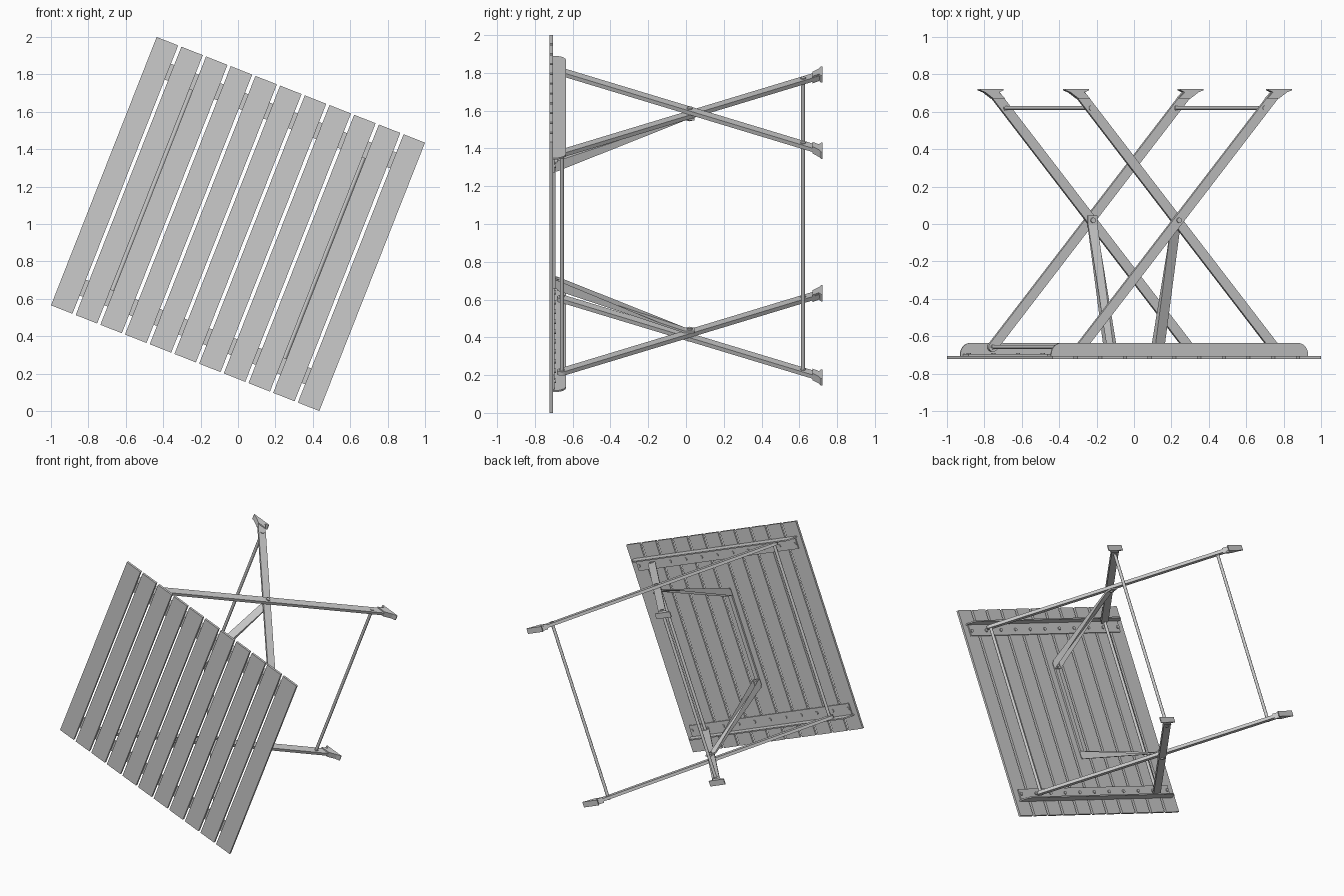
import bpy, bmesh, math
from mathutils import Matrix, Vector

if "Cube" in bpy.data.objects:
    bpy.data.objects.remove(bpy.data.objects["Cube"])

# Local frame: x across the slats, y depth, z along the slats; then tilted in the front plane
TILT = Matrix.Translation((0, 0, 1)) @ Matrix.Rotation(math.radians(21.5), 4, 'Y')
HALF = 0.771
BACK = -0.705      # rear face of the slats


def finish(name, bm, smooth=False):
    bmesh.ops.recalc_face_normals(bm, faces=bm.faces)
    me = bpy.data.meshes.new(name)
    bm.to_mesh(me)
    bm.free()
    ob = bpy.data.objects.new(name, me)
    bpy.context.collection.objects.link(ob)
    ob.matrix_world = TILT
    if smooth:
        bpy.context.view_layer.objects.active = ob
        ob.select_set(True)
        bpy.ops.object.shade_smooth_by_angle(angle=math.radians(40))
        ob.select_set(False)
    return ob


def prism(name, pts, z0, z1, smooth=False, axis='Z'):
    """Extrude a profile: (x, y) along z, or (z, y) along x."""
    bm = bmesh.new()
    place = (lambda a, b, t: (a, b, t)) if axis == 'Z' else (lambda a, b, t: (t, b, a))
    f = bm.faces.new([bm.verts.new(place(a, b, z0)) for a, b in pts])
    ext = bmesh.ops.extrude_face_region(bm, geom=[f])
    shift = Vector(place(0, 0, z1 - z0))
    bmesh.ops.translate(bm, vec=shift, verts=[v for v in ext['geom'] if isinstance(v, bmesh.types.BMVert)])
    return finish(name, bm, smooth)


def box(name, x0, x1, y0, y1, z0, z1):
    return prism(name, [(x0, y0), (x1, y0), (x1, y1), (x0, y1)], z0, z1)


def rod(name, p, q, r, seg=16):
    p, q = Vector(p), Vector(q)
    d = q - p
    m = Matrix.Translation((p + q) / 2) @ d.to_track_quat('Z', 'Y').to_matrix().to_4x4()
    bm = bmesh.new()
    bmesh.ops.create_cone(bm, cap_ends=True, segments=seg, radius1=r, radius2=r, depth=d.length, matrix=m)
    return finish(name, bm, True)


def arc(cx, cy, r, a0, a1, n=8):
    return [(cx + r * math.cos(math.radians(a0 + (a1 - a0) * i / n)),
             cy + r * math.sin(math.radians(a0 + (a1 - a0) * i / n))) for i in range(n + 1)]


# Table top slats
N, GAP = 11, 0.0185
W = (2 * HALF - (N - 1) * GAP) / N
centres = [-HALF + W / 2 + i * (W + GAP) for i in range(N)]
for c in centres:
    box("slat", c - W / 2, c + W / 2, -0.722, BACK, -HALF, HALF)

# Legs: (x direction, middle of thickness along z)
SLOPE, PIVOT = 0.825, 0.02
R = 0.026
HW = R * math.hypot(1, SLOPE)
ang = math.degrees(math.atan2(1, SLOPE))
TABLE_Y, ROD_Y = -0.657, 0.62


def leg_x(y):
    return (y - PIVOT) * SLOPE


def flip(pts, d):
    return [(d * x, y) for x, y in pts]


for s in (-1, 1):
    # Angle-section batten: screwed flange and upright wall with rounded ends
    box("batten_flange", -0.725, 0.725, BACK, BACK + 0.009, s * 0.575, s * 0.66)
    wall = [(-0.738, BACK), (0.738, BACK)] + arc(0.678, -0.696, 0.06, 0, 90) + arc(-0.678, -0.696, 0.06, 90, 180)
    prism("batten_wall", wall, s * 0.657, s * 0.666, True)
    for c in centres:
        rod("batten_screw", (c, BACK, s * 0.612), (c, BACK + 0.016, s * 0.612), 0.012, 12)

    for d, zc in ((1, 0.645), (-1, 0.622)):
        # Leg with rounded pivot end
        pts = [(leg_x(0.714) + HW, 0.714), (leg_x(0.714) - HW, 0.714)]
        pts += arc(leg_x(TABLE_Y), TABLE_Y, R, ang + 90, ang + 270, 10)
        prism("leg", flip(pts, d), s * (zc - 0.011), s * (zc + 0.011), True)
        # Flared foot
        fx = leg_x(0.722)
        foot = [(fx - 0.067, 0.722), (fx + 0.067, 0.722), (fx + 0.067, 0.715), (fx + 0.038, 0.704),
                (leg_x(0.67) + HW, 0.67), (leg_x(0.67) - HW, 0.67), (fx - 0.042, 0.704), (fx - 0.067, 0.715)]
        prism("foot", flip(foot, d), s * (zc - 0.02), s * (zc + 0.02))
        # Bolt heads where the cross rods meet the legs
        for y in (TABLE_Y, ROD_Y):
            x = d * leg_x(y)
            rod("rod_bolt", (x, y, s * (zc - 0.016)), (x, y, s * (zc + 0.016)), 0.014, 12)

    # Bolt where the legs cross
    rod("cross_bolt", (0, PIVOT, s * 0.59), (0, PIVOT, s * 0.664), 0.014, 12)

    # Folding strut from leg crossing to the centre bar
    strut = [(0.61, 0.045), (0.61, -0.01), (0.365, -0.682), (0.31, -0.682),
             (0.31, -0.693), (0.373, -0.693), (0.599, -0.075), (0.599, 0.045)]
    strut = [(0.61, 0.045), (0.61, -0.008), (0.369, -0.682), (0.31, -0.682),
             (0.31, -0.692), (0.357, -0.692), (0.599, -0.006), (0.599, 0.045)]
    prism("strut", [(s * z, y) for z, y in strut], -0.027, 0.027, axis='X')
    rod("strut_bolt", (0, BACK, s * 0.33), (0, -0.672, s * 0.33), 0.013, 12)

# Centre bar under the top
box("centre_bar", -0.016, 0.016, BACK, -0.691, -0.36, 0.36)

# Cross rods joining the two sides of each leg frame
for d, zc in ((1, 0.645), (-1, 0.622)):
    for y in (TABLE_Y, ROD_Y):
        x = d * leg_x(y)
        rod("cross_rod", (x, y, -zc), (x, y, zc), 0.011)
